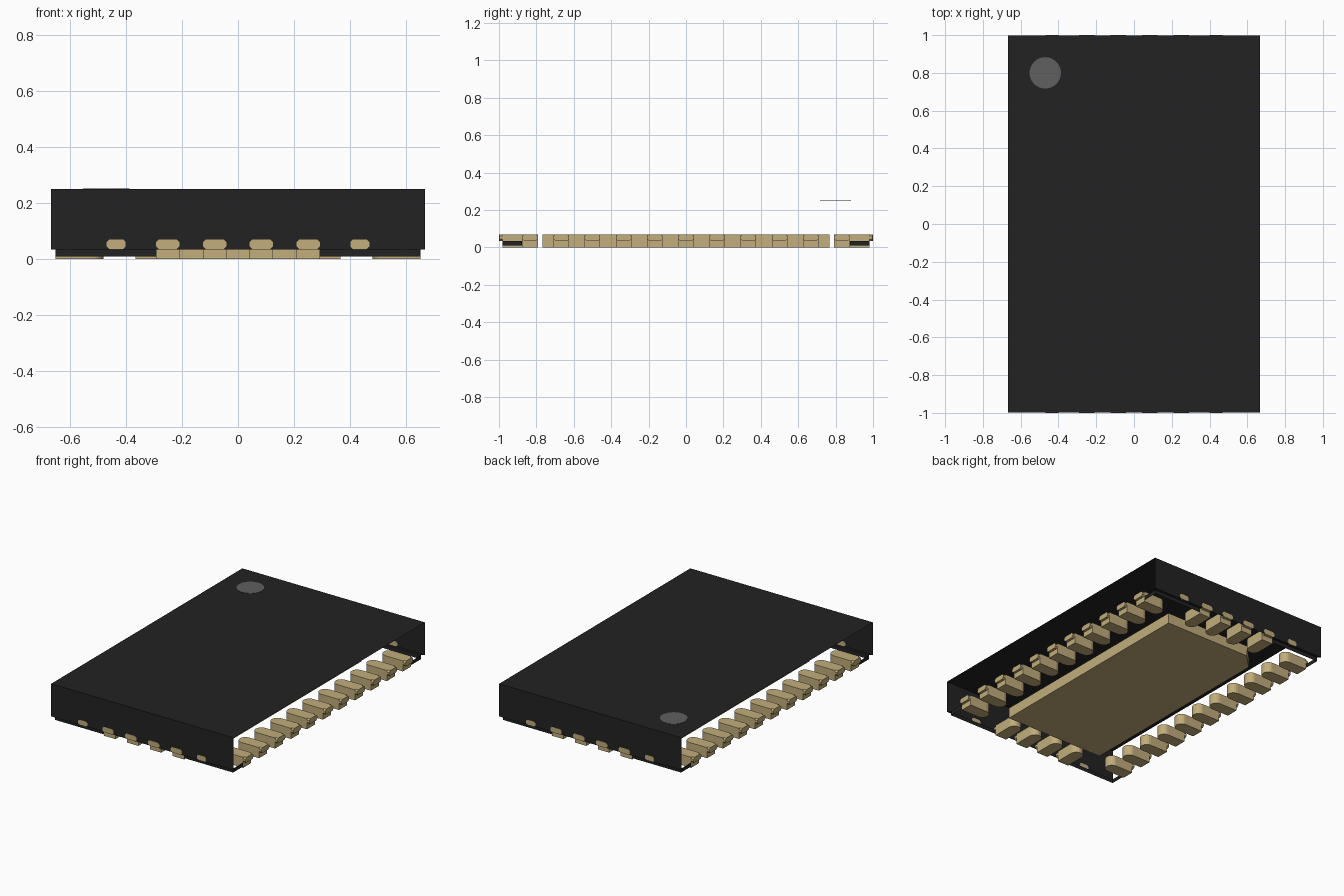
import bpy
import bmesh
import math
from mathutils import Matrix, Vector

cube = bpy.data.objects.get("Cube")
if cube:
    bpy.data.objects.remove(cube, do_unlink=True)

HX, HY = 0.667, 0.998      # casing half sizes
TOP, WALL_Z = 0.25, 0.035  # casing top and lower rim heights
PAD_W, PAD_H, PITCH = 0.083, 0.07, 0.1667


def material(name, rgb):
    m = bpy.data.materials.new(name)
    m.use_nodes = True
    m.diffuse_color = (*rgb, 1)
    m.node_tree.nodes["Principled BSDF"].inputs["Base Color"].default_value = (*rgb, 1)
    return m


BLACK = material("black plastic", (0.016, 0.016, 0.016))
GOLD = material("pale gold metal", (0.54, 0.42, 0.2))
GREY = material("grey marking", (0.115, 0.115, 0.115))


def finish(bm, name, mat, recalc=True):
    if recalc:
        bmesh.ops.recalc_face_normals(bm, faces=bm.faces)
    mesh = bpy.data.meshes.new(name)
    bm.to_mesh(mesh)
    bm.free()
    mesh.materials.append(mat)
    obj = bpy.data.objects.new(name, mesh)
    bpy.context.collection.objects.link(obj)
    return obj


def sheet(bm, *pts):
    bm.faces.new([bm.verts.new(p) for p in pts])


def prism(bm, pts, offset, matrix=Matrix()):
    """Solid made by sweeping a flat outline along an offset."""
    low = [bm.verts.new(matrix @ Vector(p)) for p in pts]
    high = [bm.verts.new(matrix @ (Vector(p) + Vector(offset))) for p in pts]
    bm.faces.new(low)
    bm.faces.new(high)
    for i in range(len(pts)):
        j = (i + 1) % len(pts)
        bm.faces.new((low[i], low[j], high[j], high[i]))


def lead_end(bm, width, x0, x1, matrix):
    """Lead tip with clipped corners, pointing along local +x."""
    w, c = width / 2, 0.01
    outline = [(-w + c, WALL_Z), (w - c, WALL_Z), (w, WALL_Z + c), (w, PAD_H - c),
               (w - c, PAD_H), (-w + c, PAD_H), (-w, PAD_H - c), (-w, WALL_Z + c)]
    prism(bm, [(x0, y, z) for y, z in outline], (x1 - x0, 0, 0), matrix)


def contact(bm, outer, tip, matrix):
    """Terminal with a rounded inner end and a stepped outer end."""
    r = PAD_W / 2
    inner = outer - 0.17 + r
    outline = [(outer, r, 0)]
    for i in range(11):
        a = math.pi / 2 + math.pi * i / 10
        outline.append((inner + r * math.cos(a), r * math.sin(a), 0))
    outline.append((outer, -r, 0))
    prism(bm, outline, (0, 0, PAD_H), matrix)
    lead_end(bm, PAD_W, outer, tip, matrix)


# Casing: thin top and two end walls, open along both long sides
bm = bmesh.new()
sheet(bm, (-HX, -HY, TOP), (HX, -HY, TOP), (HX, HY, TOP), (-HX, HY, TOP))
for s in (-1, 1):
    y = s * HY
    pts = [(-HX, y, WALL_Z), (HX, y, WALL_Z), (HX, y, TOP), (-HX, y, TOP)]
    sheet(bm, *(pts if s < 0 else pts[::-1]))
bmesh.ops.remove_doubles(bm, verts=bm.verts, dist=0.0001)
finish(bm, "casing", BLACK, recalc=False)

# Lower corner skirts: a ledge under each wall and an L-shaped strip
bm = bmesh.new()
for sx in (-1, 1):
    for sy in (-1, 1):
        def p(x, y, z):
            return (sx * x, sy * y, z)
        parts = [
            [p(0.29, 0.98, 0.009), p(0.65, 0.98, 0.009), p(0.65, 0.98, WALL_Z), p(0.29, 0.98, WALL_Z)],
            [p(0.65, 0.98, 0.009), p(0.65, 0.877, 0.009), p(0.65, 0.877, WALL_Z), p(0.65, 0.98, WALL_Z)],
            [p(0.29, 0.98, WALL_Z), p(0.65, 0.98, WALL_Z), p(HX, HY, WALL_Z), p(0.29, HY, WALL_Z)],
        ]
        for pts in parts:
            sheet(bm, *(pts if sx * sy < 0 else pts[::-1]))
finish(bm, "corner_skirts", BLACK, recalc=False)

# Thermal pad with one clipped corner
bm = bmesh.new()
px, py, c = 0.365, 0.766, 0.1
prism(bm, [(-px, -py, 0), (px, -py, 0), (px, py, 0), (-px + c, py, 0), (-px, py - c, 0)],
      (0, 0, PAD_H))
finish(bm, "thermal_pad", GOLD)

# Eleven contacts along each long side
for name, angle in (("left_contacts", 0), ("right_contacts", math.pi)):
    bm = bmesh.new()
    for k in range(-5, 6):
        contact(bm, 0.65, HX,
                Matrix.Rotation(angle, 4, "Z") @ Matrix.Translation((0, k * PITCH, 0)))
    finish(bm, name, GOLD)

# Four contacts and two narrow tie tabs on each end
for name, angle in (("front_contacts", -math.pi / 2), ("back_contacts", math.pi / 2)):
    bm = bmesh.new()
    turn = Matrix.Rotation(angle, 4, "Z")
    for k in (-1.5, -0.5, 0.5, 1.5):
        contact(bm, 0.98, 1.0, turn @ Matrix.Translation((0, k * PITCH, 0)))
    for s in (-1, 1):
        lead_end(bm, 0.068, 0.994, 1.0, turn @ Matrix.Translation((0, s * 0.434, 0)))
    finish(bm, name, GOLD)

# Round orientation mark on the top
bm = bmesh.new()
bmesh.ops.create_cone(bm, cap_ends=True, segments=48, radius1=0.083, radius2=0.083, depth=0.002,
                      matrix=Matrix.Translation((-0.47, 0.8, TOP + 0.001)))
finish(bm, "orientation_mark", GREY)
